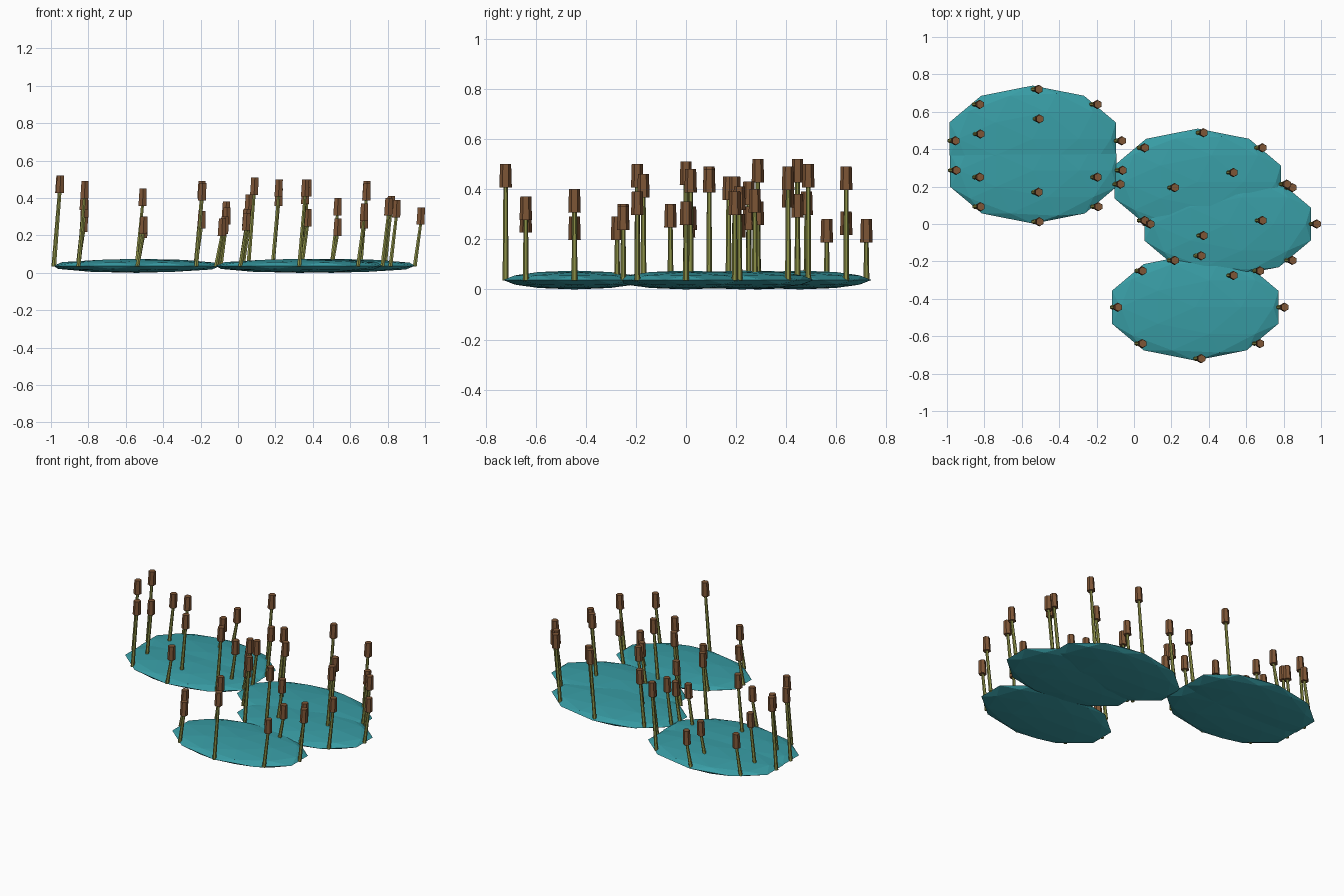
import bpy, bmesh, math
from mathutils import Matrix, Vector

cube = bpy.data.objects.get("Cube")
if cube:
    bpy.data.objects.remove(cube, do_unlink=True)


def material(name, color):
    mat = bpy.data.materials.new(name)
    mat.use_nodes = True
    mat.diffuse_color = (*color, 1)
    mat.node_tree.nodes["Principled BSDF"].inputs["Base Color"].default_value = (*color, 1)
    return mat


TEAL = material("water teal", (0.04, 0.34, 0.38))
OLIVE = material("stalk olive", (0.29, 0.31, 0.07))
BROWN = material("seed head brown", (0.21, 0.093, 0.037))

PAD_SIZE = Vector((0.468, 0.285, 0.0375))
RING_X, RING_Y = 0.445, 0.275
LEAN = 0.035
HEAD_LENGTH = 0.093


def add_object(name, bm, mat):
    mesh = bpy.data.meshes.new(name)
    bm.to_mesh(mesh)
    bm.free()
    mesh.materials.append(mat)
    obj = bpy.data.objects.new(name, mesh)
    bpy.context.collection.objects.link(obj)
    return obj


def hex_column(bm, base, top, r_base, r_top):
    """Six-sided column whose ends stay level while it leans."""
    height = top.z - base.z
    made = bmesh.ops.create_cone(bm, cap_ends=True, segments=6, radius1=r_base,
                                 radius2=r_top, depth=height)
    for v in made["verts"]:
        t = v.co.z / height + 0.5
        v.co = Vector((v.co.x, v.co.y, 0)) + base.lerp(top, t)


def add_pool(name, x, y, ring_shift, heights):
    # flattened faceted pool
    bm = bmesh.new()
    bmesh.ops.create_icosphere(bm, subdivisions=2, radius=1,
                               matrix=Matrix.Translation((x, y, PAD_SIZE.z)) @ Matrix.Diagonal((*PAD_SIZE, 1)))
    add_object(name + "_pool", bm, TEAL)

    # ring of reeds, counter-clockwise from +x
    stalks, heads = bmesh.new(), bmesh.new()
    for i, h in enumerate(heights):
        if not h:
            continue
        a = i * math.tau / len(heights)
        base = Vector((x + RING_X * math.cos(a), y + ring_shift + RING_Y * math.sin(a), 0.035))
        neck = Vector((base.x + LEAN - 0.004, base.y, h - HEAD_LENGTH))
        hex_column(stalks, base, neck, 0.012, 0.009)
        hex_column(heads, neck, Vector((base.x + LEAN, base.y, h)), 0.025, 0.022)
    add_object(name + "_stalks", stalks, OLIVE)
    add_object(name + "_seed_heads", heads, BROWN)


# pools with the height of each surrounding reed
add_pool("back_right", -0.542, 0.455, -0.01, (.38, .49, .28, .31, .52, .43, .45, .33))
add_pool("middle_right", -0.538, 0.287, 0, (.35, 0, .28, .39, .52, .49, .30, .48))
add_pool("back_left", 0.34, 0.225, -0.012, (.41, .49, .50, .42, .30, .33, .34, .48))
add_pool("middle_left", 0.50, 0, 0, (.35, .39, .40, .45, .51, .50, .29, .39))
add_pool("front_left", 0.327, -0.445, 0, (.40, .33, .46, .34, .29, .32, .50, .37))
